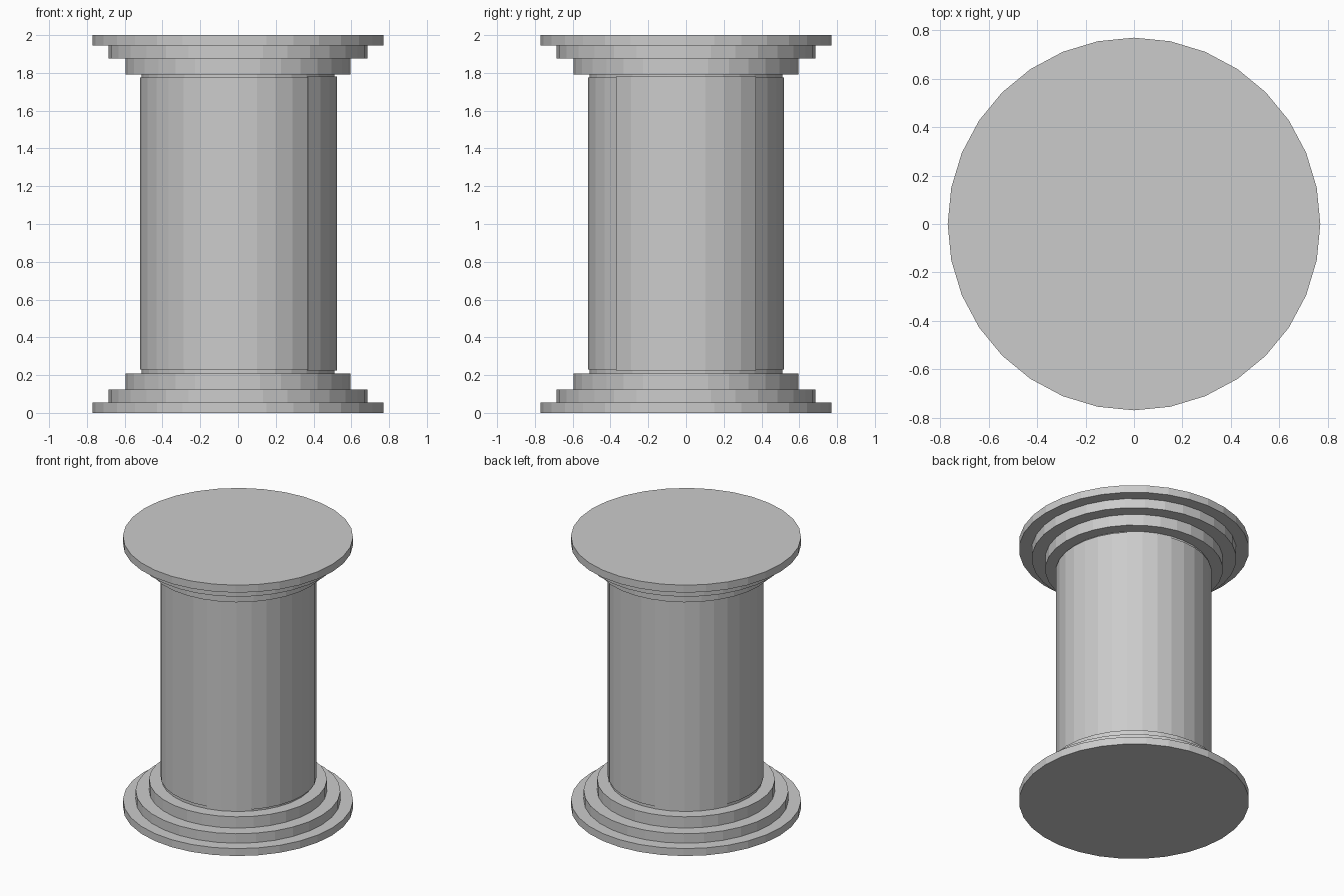
import bpy, bmesh
from math import cos, sin, pi

if "Cube" in bpy.data.objects:
    bpy.data.objects.remove(bpy.data.objects["Cube"])

SIDES = 32
STEP = 2 * pi / SIDES


def disc(name, radius, z0, z1):
    """Flat-shaded 32-sided drum with a vertex on each axis."""
    bpy.ops.mesh.primitive_cylinder_add(vertices=SIDES, radius=radius, depth=z1 - z0,
                                        location=(0, 0, (z0 + z1) / 2))
    bpy.context.object.name = name


def curved_wall(name, outer, thickness, z0, z1, first, last):
    """Closed arc-shaped wall between two side numbers of the 32-gon."""
    bm = bmesh.new()
    inner = outer - thickness
    rings = []
    for i in range(first, last + 1):
        c, s = cos(i * STEP), sin(i * STEP)
        rings.append([bm.verts.new((r * c, r * s, z))
                      for r, z in ((outer, z0), (outer, z1), (inner, z1), (inner, z0))])
    for a, b in zip(rings, rings[1:]):
        for k in range(4):
            n = (k + 1) % 4
            bm.faces.new((a[k], b[k], b[n], a[n]))
    bm.faces.new(rings[0])
    bm.faces.new(rings[-1][::-1])
    bmesh.ops.recalc_face_normals(bm, faces=bm.faces)
    mesh = bpy.data.meshes.new(name)
    bm.to_mesh(mesh)
    bm.free()
    bpy.context.collection.objects.link(bpy.data.objects.new(name, mesh))


# Stepped base and its mirrored cap, each with a short collar holding the wall
tiers = [("plate", 0.77, 0.0, 0.055), ("middle_step", 0.685, 0.055, 0.125),
         ("inner_step", 0.595, 0.125, 0.208), ("collar", 0.511, 0.208, 0.24)]
for part, radius, z0, z1 in tiers:
    disc("base_" + part, radius, z0, z1)
    disc("cap_" + part, radius, 2 - z1, 2 - z0)

# Three-quarter tube wall and the slightly proud quarter door on the +x side
curved_wall("tube_wall", 0.519, 0.008, 0.23, 1.775, 4, 28)
curved_wall("door_panel", 0.524, 0.003, 0.225, 1.78, -4, 4)
